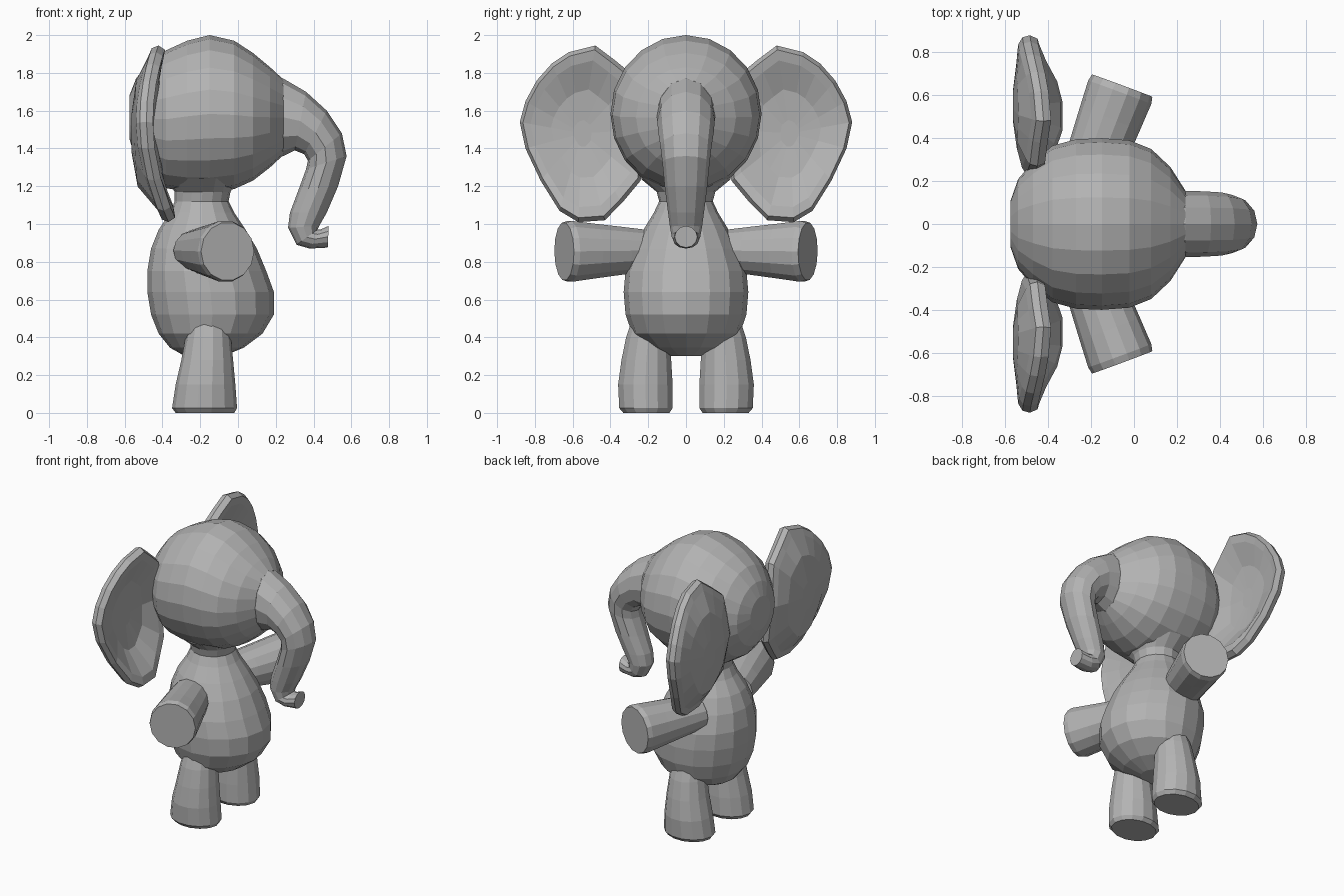
import bpy
import bmesh
from math import cos, sin, tau
from mathutils import Vector

if "Cube" in bpy.data.objects:
    bpy.data.objects.remove(bpy.data.objects["Cube"], do_unlink=True)

GREY = (0.45, 0.45, 0.45, 1.0)
skin = bpy.data.materials.new("grey_skin")
skin.use_nodes = True
skin.diffuse_color = GREY
skin.node_tree.nodes["Principled BSDF"].inputs["Base Color"].default_value = GREY


def skin_rings(name, rings):
    """Bridge a list of equal-length point rings and cap both ends."""
    bm = bmesh.new()
    loops = [[bm.verts.new(point) for point in ring] for ring in rings]
    count = len(loops[0])
    for lower, upper in zip(loops, loops[1:]):
        for i in range(count):
            j = (i + 1) % count
            bm.faces.new((lower[i], lower[j], upper[j], upper[i]))
    bm.faces.new(loops[0])
    bm.faces.new(loops[-1])
    bmesh.ops.recalc_face_normals(bm, faces=bm.faces)
    mesh = bpy.data.meshes.new(name)
    bm.to_mesh(mesh)
    bm.free()
    mesh.materials.append(skin)
    obj = bpy.data.objects.new(name, mesh)
    bpy.context.collection.objects.link(obj)
    return obj


def ellipse(centre, u, v, segments):
    """Ring of points around a centre with two half-axis vectors."""
    angles = [tau * i / segments for i in range(segments)]
    return [centre + u * cos(a) + v * sin(a) for a in angles]


def profile_part(name, stations, segments=16):
    """Symmetric part: each station is two x-z edge points and a half width."""
    rings = []
    for xa, za, xb, zb, width in stations:
        a, b = Vector((xa, 0, za)), Vector((xb, 0, zb))
        rings.append(ellipse((a + b) / 2, (a - b) / 2, Vector((0, width, 0)), segments))
    return skin_rings(name, rings)


# Body and neck: height, back x, front x, half width
body = [
    (0.30, -0.28, -0.08, 0.09), (0.345, -0.36, 0.03, 0.20),
    (0.42, -0.42, 0.13, 0.285), (0.52, -0.46, 0.19, 0.32),
    (0.64, -0.48, 0.19, 0.33), (0.75, -0.48, 0.15, 0.32),
    (0.87, -0.46, 0.10, 0.275), (0.97, -0.42, 0.04, 0.225),
    (1.06, -0.36, -0.02, 0.17), (1.12, -0.335, -0.05, 0.142),
    (1.17, -0.335, -0.04, 0.155), (1.24, -0.38, 0.0, 0.24),
]
profile_part("body", [(back, z, front, z, w) for z, back, front, w in body])

# Head, from the back to the trunk base: x, bottom, top, half width
head = [
    (-0.575, 1.45, 1.68, 0.11), (-0.54, 1.34, 1.77, 0.21),
    (-0.47, 1.25, 1.86, 0.29), (-0.38, 1.19, 1.92, 0.365),
    (-0.27, 1.17, 1.97, 0.395), (-0.15, 1.165, 2.0, 0.40),
    (-0.02, 1.185, 1.97, 0.39), (0.08, 1.23, 1.905, 0.35),
    (0.17, 1.30, 1.83, 0.265), (0.24, 1.365, 1.765, 0.155),
]
profile_part("head", [(x, top, x, low, w) for x, low, top, w in head], 20)

# Trunk: outer edge point, inner edge point, half width
profile_part("trunk", [
    (0.18, 1.79, 0.18, 1.34, 0.15), (0.24, 1.77, 0.24, 1.36, 0.155),
    (0.36, 1.70, 0.30, 1.39, 0.152), (0.47, 1.60, 0.35, 1.37, 0.147),
    (0.55, 1.48, 0.37, 1.335, 0.135), (0.575, 1.36, 0.36, 1.29, 0.125),
    (0.53, 1.20, 0.32, 1.18, 0.112), (0.47, 1.06, 0.275, 1.06, 0.095),
    (0.43, 0.99, 0.265, 0.98, 0.085), (0.42, 0.97, 0.31, 0.89, 0.075),
    (0.435, 0.97, 0.38, 0.87, 0.07), (0.48, 0.99, 0.475, 0.875, 0.06),
], 12)


def arm(name, side):
    root = Vector((-0.22, side * 0.2, 0.86))
    end = Vector((-0.055, side * 0.645, 0.855))
    axis = (end - root).normalized()
    across = axis.cross(Vector((0, 0, 1))).normalized()
    up = across.cross(axis)
    rings = [ellipse(root.lerp(end, t), across * r, up * h, 14)
             for t, r, h in ((0, 0.13, 0.11), (0.3, 0.14, 0.128),
                             (0.65, 0.15, 0.148), (0.93, 0.157, 0.165),
                             (1, 0.15, 0.155))]
    skin_rings(name, rings)


def leg(name, side):
    # height, centre x, centre y, half depth, half width
    stations = ((0, -0.175, 0.21, 0.155, 0.125), (0.025, -0.177, 0.212, 0.172, 0.145),
                (0.15, -0.172, 0.215, 0.158, 0.148), (0.28, -0.163, 0.21, 0.137, 0.135),
                (0.4, -0.158, 0.2, 0.12, 0.12), (0.52, -0.155, 0.18, 0.1, 0.1))
    skin_rings(name, [ellipse(Vector((x, side * y, z)), Vector((depth, 0, 0)),
                              Vector((0, width, 0)), 14)
                      for z, x, y, depth, width in stations])


# Ear outline in y-z, starting at the upper root
EAR = [(0.27, 1.78), (0.38, 1.87), (0.48, 1.945), (0.62, 1.91), (0.71, 1.85),
       (0.79, 1.76), (0.85, 1.65), (0.88, 1.54), (0.85, 1.40), (0.77, 1.23),
       (0.67, 1.07), (0.57, 1.01), (0.43, 1.02), (0.34, 1.11), (0.24, 1.23),
       (0.22, 1.5)]
EAR_MIDDLE = Vector((0.55, 1.48))


def ear(name, side):
    # outline scale, x offset from the rim, flattening toward the dish floor
    layers = ((0.2, -0.565, 1), (0.6, -0.56, 0.85), (0.87, -0.055, 0), (0.97, -0.035, 0),
              (1, 0, 0), (0.95, 0.035, 0), (0.83, 0.025, 0),
              (0.5, -0.475, 0.8), (0.15, -0.48, 1))
    rings = []
    for scale, x, flat in layers:
        ring = []
        for y, z in EAR:
            # The rim bows backward at mid height and forward at the root
            rim = -0.485 + 0.4 * (z - 1.55) ** 2 + 0.06 * max(0, 0.5 - y)
            depth = x * flat + rim * (1 - flat) if flat else rim + x
            p = EAR_MIDDLE.lerp(Vector((y, z)), scale)
            ring.append((depth, side * p.x, p.y))
        rings.append(ring)
    skin_rings(name, rings)


# The model faces +x along its length; sides are named by the y direction
for label, side in (("back", 1), ("front", -1)):
    arm(label + "_side_arm", side)
    leg(label + "_side_leg", side)
    ear(label + "_side_ear", side)
